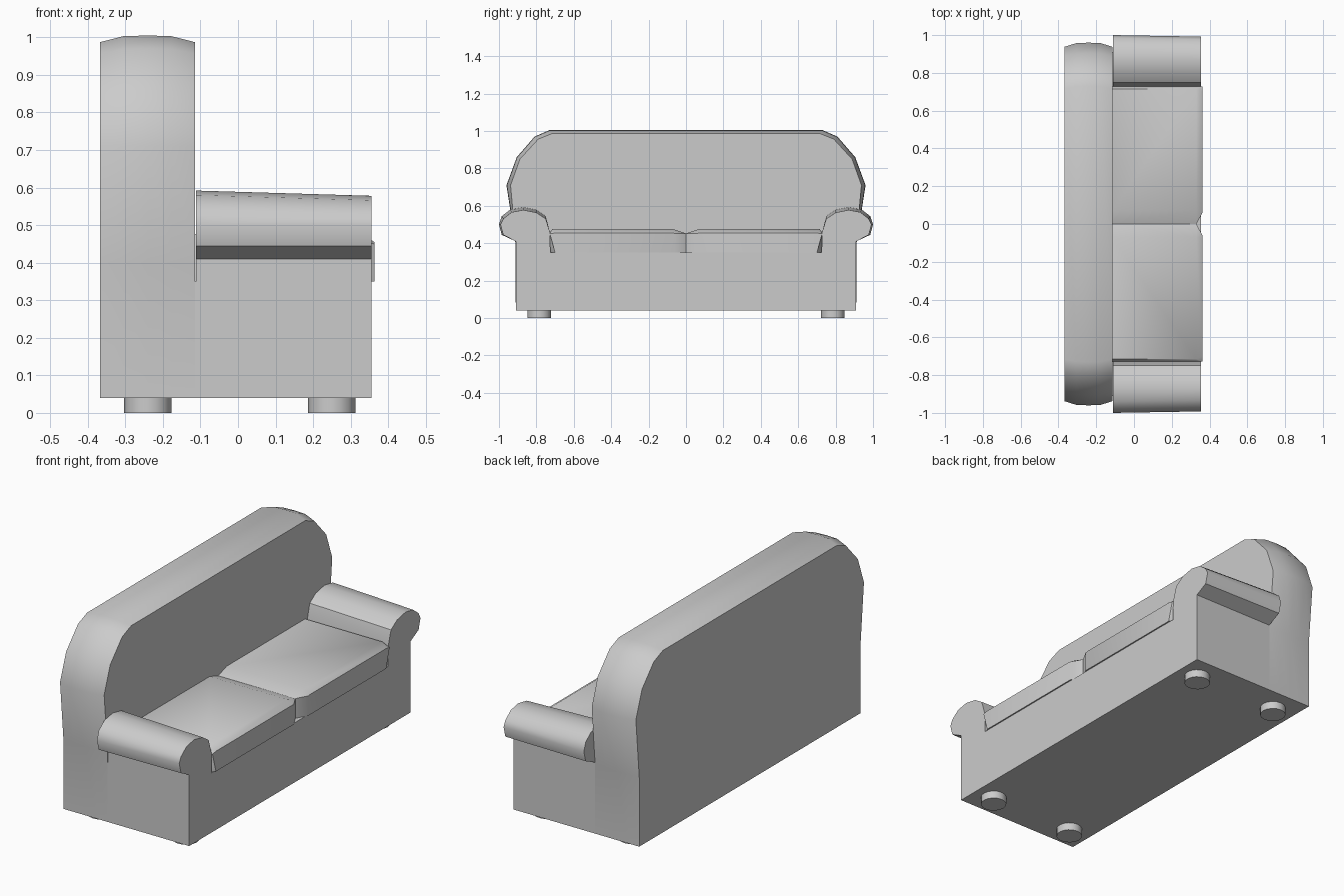
import bpy, bmesh, math

if "Cube" in bpy.data.objects:
    bpy.data.objects.remove(bpy.data.objects["Cube"])


def loft(name, sections):
    """Skin equal-length closed (y, z) outlines placed at successive x."""
    bm = bmesh.new()
    rings = [[bm.verts.new((x, y, z)) for y, z in pts] for x, pts in sections]
    for a, b in zip(rings, rings[1:]):
        for i in range(len(a)):
            j = (i + 1) % len(a)
            bm.faces.new((a[i], a[j], b[j], b[i]))
    bm.faces.new(rings[0])
    bm.faces.new(rings[-1])
    bmesh.ops.recalc_face_normals(bm, faces=bm.faces)
    mesh = bpy.data.meshes.new(name)
    bm.to_mesh(mesh)
    bm.free()
    obj = bpy.data.objects.new(name, mesh)
    bpy.context.collection.objects.link(obj)
    smooth(obj)
    return obj


def smooth(obj):
    bpy.ops.object.select_all(action='DESELECT')
    obj.select_set(True)
    bpy.context.view_layer.objects.active = obj
    bpy.ops.object.shade_smooth_by_angle(angle=math.radians(38))


def both_sides(half):
    return half + [(-y, z) for y, z in reversed(half)]


# Backrest: rounded shoulders, with a crowned rim between front and back faces
rim = [(0.91, 0.04), (0.912, 0.40), (0.96, 0.71), (0.905, 0.86), (0.81, 0.97), (0.73, 1.005)]
face = [(0.91, 0.04), (0.91, 0.40), (0.938, 0.71), (0.888, 0.85), (0.79, 0.957), (0.715, 0.987)]


def back_outline(t):
    return both_sides([(a + (c - a) * t, b + (d - b) * t)
                       for (a, b), (c, d) in zip(face, rim)])


loft("backrest", [(x, back_outline(t)) for x, t in
                  [(-0.368, 0), (-0.305, 0.9), (-0.24, 1), (-0.178, 0.9), (-0.114, 0)]])

# Base: one slab under the seat
slab = both_sides([(0.91, 0.04), (0.91, 0.35)])
loft("base", [(-0.114, slab), (0.356, slab)])

# Scroll arms, tapering slightly to the front
arm_back = [(0.91, 0.35), (0.91, 0.41), (0.985, 0.445), (1.0, 0.50), (0.985, 0.545),
            (0.94, 0.58), (0.87, 0.592), (0.80, 0.578), (0.75, 0.545), (0.728, 0.46), (0.725, 0.35)]
arm_front = [(y - 0.008 if y > 0.92 else y, z - 0.014 if z > 0.5 else z) for y, z in arm_back]

# Seat cushions: crowned top with softened front and centre corners
cushion = [(0.0, 0.35), (0.0, 0.453), (0.07, 0.476), (0.715, 0.476), (0.73, 0.455), (0.73, 0.35)]
cushion_front = [(0.06, 0.35), (0.06, 0.453), (0.075, 0.455), (0.70, 0.455), (0.728, 0.45), (0.70, 0.35)]

for side, s in (("right", 1), ("left", -1)):
    def flip(pts):
        return [(s * y, z) for y, z in pts]
    loft(side + "_arm", [(-0.112, flip(arm_back)), (0.356, flip(arm_front))])
    loft(side + "_cushion", [(-0.115, flip(cushion)), (0.33, flip(cushion)),
                             (0.363, flip(cushion_front))])
    # Round feet
    for end, x in (("back", -0.24), ("front", 0.25)):
        bpy.ops.mesh.primitive_cylinder_add(vertices=16, radius=0.063, depth=0.045,
                                            location=(x, s * 0.785, 0.0225))
        foot = bpy.context.object
        foot.name = f"{side}_{end}_foot"
        smooth(foot)
